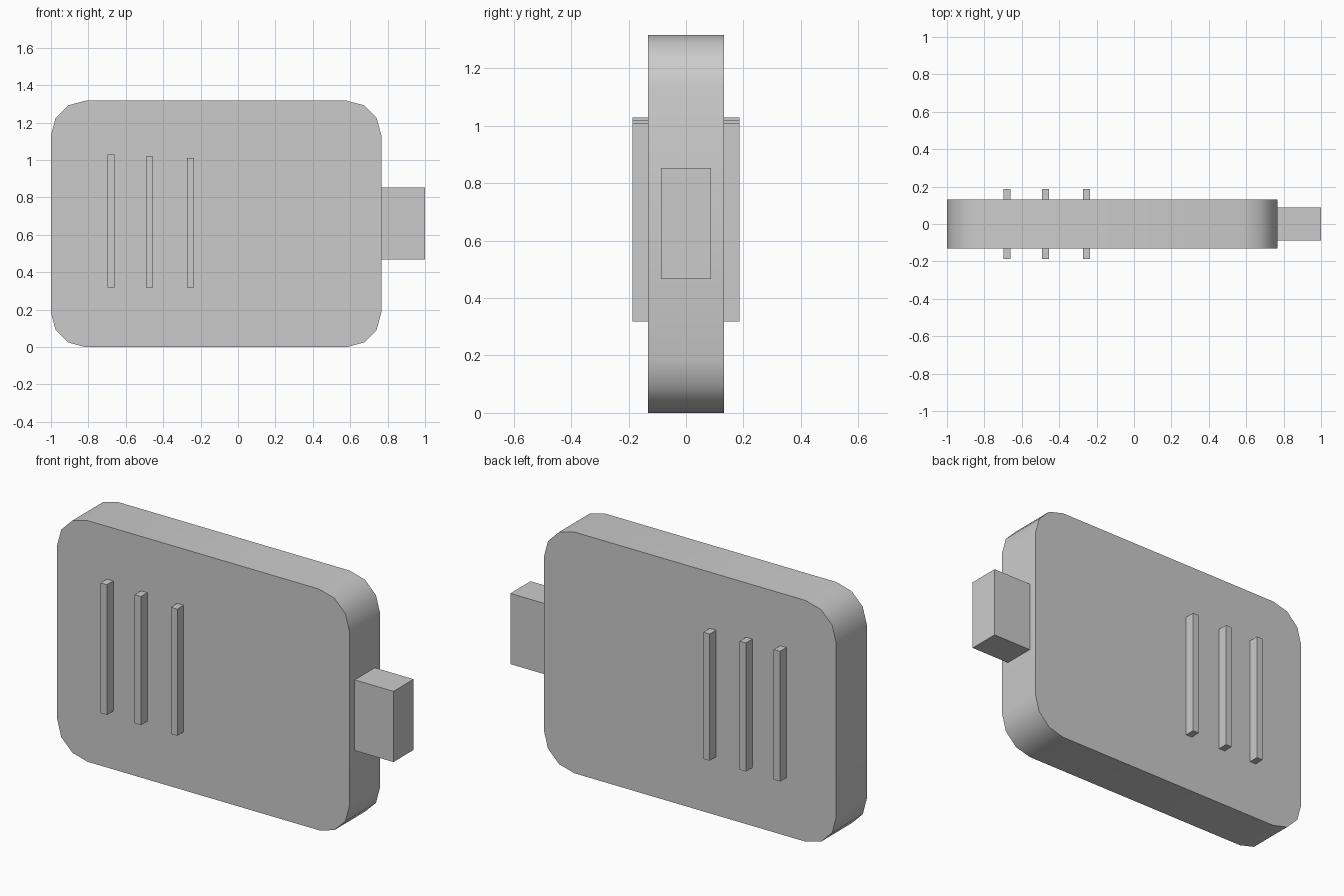
import bpy, bmesh
from math import sin, cos, radians

if "Cube" in bpy.data.objects:
    bpy.data.objects.remove(bpy.data.objects["Cube"])


def make_object(name, bm):
    bmesh.ops.recalc_face_normals(bm, faces=bm.faces)
    mesh = bpy.data.meshes.new(name)
    bm.to_mesh(mesh)
    bm.free()
    ob = bpy.data.objects.new(name, mesh)
    bpy.context.collection.objects.link(ob)
    return ob


def box(name, x0, x1, half_y, z0, z1):
    bm = bmesh.new()
    bmesh.ops.create_cube(bm, size=1)
    for v in bm.verts:
        v.co.x = x1 if v.co.x > 0 else x0
        v.co.y = half_y if v.co.y > 0 else -half_y
        v.co.z = z1 if v.co.z > 0 else z0
    return make_object(name, bm)


def rounded_slab(name, x0, x1, half_y, z0, z1, r, segments):
    bm = bmesh.new()
    centres = [(x1 - r, z1 - r), (x0 + r, z1 - r), (x0 + r, z0 + r), (x1 - r, z0 + r)]
    verts = []
    for quarter, (cx, cz) in enumerate(centres):
        for i in range(segments + 1):
            a = radians(90 * (quarter + i / segments))
            verts.append(bm.verts.new((cx + r * cos(a), -half_y, cz + r * sin(a))))
    face = bm.faces.new(verts)
    ext = bmesh.ops.extrude_face_region(bm, geom=[face], use_keep_orig=True)
    moved = [g for g in ext["geom"] if isinstance(g, bmesh.types.BMVert)]
    bmesh.ops.translate(bm, verts=moved, vec=(0, 2 * half_y, 0))
    return make_object(name, bm)


# Flat body with rounded corners
body = rounded_slab("body", -1.0, 0.766, 0.132, 0.0, 1.317, 0.184, 3)
bpy.context.view_layer.objects.active = body
body.select_set(True)
bpy.ops.object.shade_smooth_by_angle(angle=radians(40))

# Plug at the right end
box("connector", 0.75, 1.0, 0.087, 0.467, 0.853)

# Grip ribs, standing out on front and back
for i, (x, top) in enumerate([(-0.68, 1.029), (-0.474, 1.02), (-0.255, 1.01)]):
    box(f"grip_rib_{i + 1}", x - 0.019, x + 0.019, 0.187, 0.318, top)
